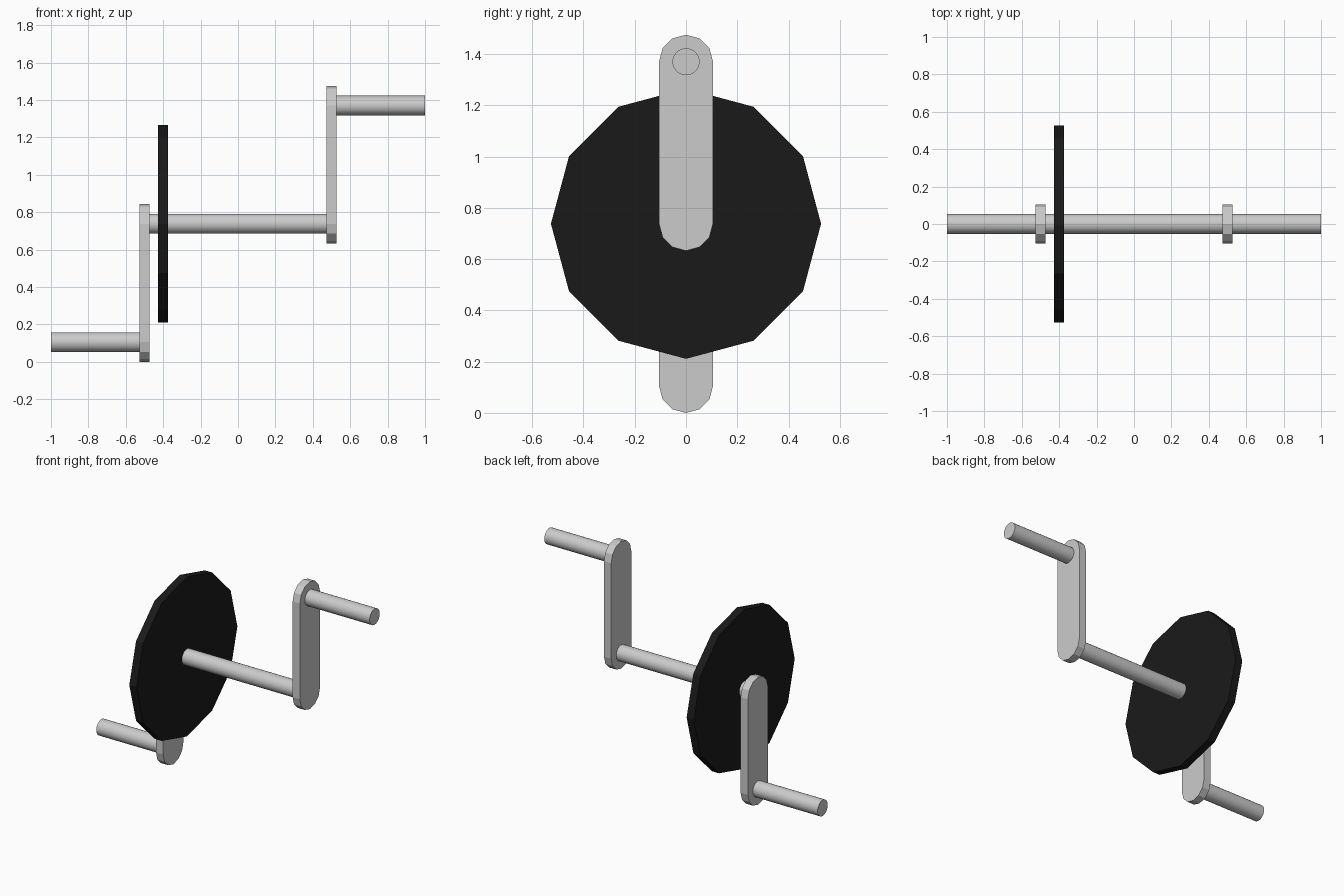
import bpy, bmesh
from math import sin, cos, pi, radians

if "Cube" in bpy.data.objects:
    bpy.data.objects.remove(bpy.data.objects["Cube"])

R_ROD = 0.0527     # axle and pedal radius
R_ARM = 0.1054     # rounded arm end radius
HALF_T = 0.0264    # half thickness of arms and chainring
Z_LOW, Z_MID, Z_HIGH = 0.1054, 0.738, 1.37


def extrude_x(name, profile, x0, x1, smooth=False):
    """Prism from a (y, z) profile between x0 and x1."""
    bm = bmesh.new()
    face = bm.faces.new([bm.verts.new((x0, y, z)) for y, z in profile])
    ext = bmesh.ops.extrude_face_region(bm, geom=[face])
    moved = [v for v in ext["geom"] if isinstance(v, bmesh.types.BMVert)]
    bmesh.ops.translate(bm, verts=moved, vec=(x1 - x0, 0, 0))
    bmesh.ops.recalc_face_normals(bm, faces=bm.faces[:])
    mesh = bpy.data.meshes.new(name)
    bm.to_mesh(mesh)
    bm.free()
    ob = bpy.data.objects.new(name, mesh)
    bpy.context.collection.objects.link(ob)
    if smooth:
        bpy.ops.object.select_all(action='DESELECT')
        ob.select_set(True)
        bpy.context.view_layer.objects.active = ob
        bpy.ops.object.shade_smooth_by_angle(angle=radians(25))
    return ob


def circle(r, z, n):
    return [(r * cos(2 * pi * i / n), z + r * sin(2 * pi * i / n)) for i in range(n)]


def slot(r, z0, z1):
    """Upright bar outline with six-sided half-round ends."""
    top = [(r * cos(pi * i / 6), z1 + r * sin(pi * i / 6)) for i in range(7)]
    bottom = [(-r * cos(pi * i / 6), z0 - r * sin(pi * i / 6)) for i in range(7)]
    return top + bottom


# Central axle
extrude_x("axle", circle(R_ROD, Z_MID, 32), -0.5, 0.5, smooth=True)

# Crank arms and pedal rods, opposite on each side
for side, s, z in (("left", -1, Z_LOW), ("right", 1, Z_HIGH)):
    extrude_x(side + "_crank_arm", slot(R_ARM, min(z, Z_MID), max(z, Z_MID)),
              s * 0.5 - HALF_T, s * 0.5 + HALF_T)
    extrude_x(side + "_pedal_rod", circle(R_ROD, z, 32), s * 0.5, s * 1.0, smooth=True)

# Black twelve-sided chainring
ring = extrude_x("chainring", circle(0.527, Z_MID, 12), -0.4 - HALF_T, -0.4 + HALF_T)
black = bpy.data.materials.new("black")
black.diffuse_color = (0.01, 0.01, 0.01, 1)
black.use_nodes = True
black.node_tree.nodes["Principled BSDF"].inputs["Base Color"].default_value = black.diffuse_color
ring.data.materials.append(black)
